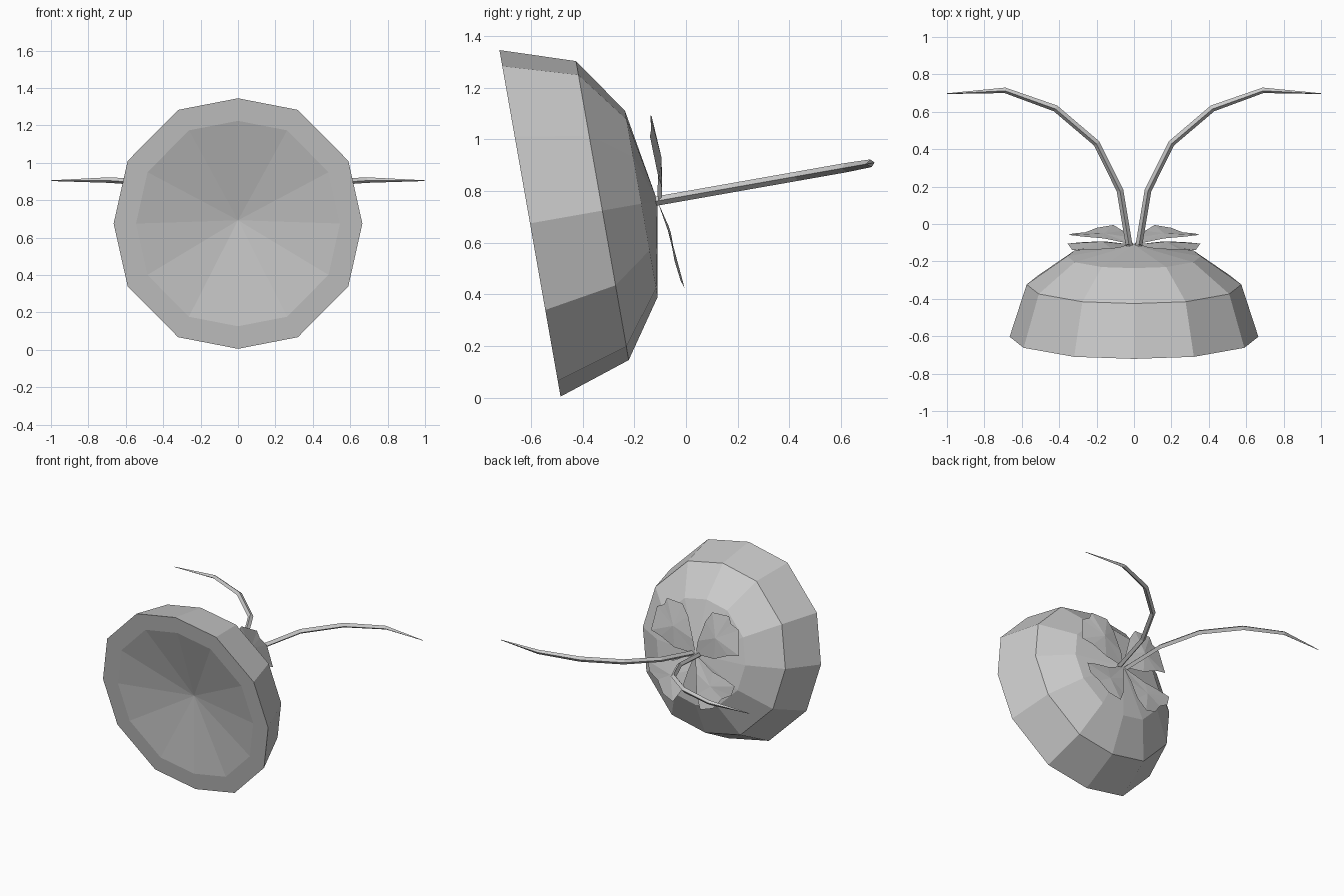
import bpy, bmesh, math
from mathutils import Vector, Matrix

if "Cube" in bpy.data.objects:
    bpy.data.objects.remove(bpy.data.objects["Cube"])

# Shared tilted frame: local y is the bloom axis (towards the back)
FRAME = Matrix.Translation((0, -0.603, 0.675)) @ Matrix.Rotation(math.radians(10), 4, 'X')
APEX = 0.50


def finish(name, bm, recalc=True):
    if recalc:
        bmesh.ops.recalc_face_normals(bm, faces=bm.faces[:])
    bm.transform(FRAME)
    me = bpy.data.meshes.new(name)
    bm.to_mesh(me)
    bm.free()
    ob = bpy.data.objects.new(name, me)
    bpy.context.collection.objects.link(ob)
    return ob


def bridge(bm, a, b):
    n = len(a)
    for i in range(n):
        j = (i + 1) % n
        bm.faces.new((a[i], a[j], b[j], b[i]))


def fan(bm, ring, tip):
    for i in range(len(ring)):
        bm.faces.new((ring[i], ring[(i + 1) % len(ring)], tip))


# Bowl-shaped head: twelve-sided outline scaled along its axis
quarter = [(0, 0.68), (0.32, 0.617), (0.59, 0.34), (0.665, 0)]
half = quarter + [(x, -z) for x, z in reversed(quarter[:-1])]
outline = half + [(-x, z) for x, z in reversed(half[1:-1])]
bm = bmesh.new()
rings = [[bm.verts.new((x * s, y, z * s)) for x, z in outline]
         for s, y in [(0.82, 0), (1, 0), (0.863, 0.284), (0.537, 0.437)]]
for a, b in zip(rings, rings[1:]):
    bridge(bm, a, b)
fan(bm, rings[0], bm.verts.new((0, 0.10, 0)))
fan(bm, rings[-1], bm.verts.new((0, APEX, 0)))
finish("flower_head", bm)

# Leaves behind the head: x, lift along the axis, height
upper = [(0.0, 0, 0), (0.02, .02, .10), (0.07, .03, .25), (0.12, .035, .325),
         (0.25, .03, .33), (0.27, .025, .28), (0.33, .015, .25), (0.355, .02, .08),
         (0.27, .025, .06), (0.16, .02, 0.01)]
lower = [(0.0, 0, 0), (0.16, .02, -.08), (0.26, .025, -.10), (0.35, .03, -.13),
         (0.33, .025, -.20), (0.26, .025, -.24), (0.20, .035, -.32),
         (0.11, .045, -.35), (0.06, .03, -.26), (0.03, .02, -.12)]
for label, pts, mid in [("upper", upper, (0.17, .045, .16)), ("lower", lower, (0.16, .03, -.18))]:
    for side, s in [("right", 1), ("left", -1)]:
        bm = bmesh.new()
        ring = [bm.verts.new((s * x, APEX + y, z)) for x, y, z in pts]
        fan(bm, ring, bm.verts.new((s * mid[0], APEX + mid[1], mid[2])))
        finish(f"{label}_leaf_{side}", bm)

# Curving stems: diamond section tapering to a point
path = [(0.025, 0.49), (0.075, 0.795), (0.20, 1.05), (0.42, 1.24), (0.69, 1.338), (1.0, 1.32)]
radii = [0.018, 0.018, 0.018, 0.018, 0.015, 0.002]
for side, s in [("right", 1), ("left", -1)]:
    bm = bmesh.new()
    rings = []
    for i, (x, y) in enumerate(path):
        p, q = path[max(i - 1, 0)], path[min(i + 1, len(path) - 1)]
        t = Vector((q[0] - p[0], q[1] - p[1], 0)).normalized()
        n = Vector((t.y, -t.x, 0))
        up = Vector((0, 0, 1))
        ring = []
        for d in (n, up, -n, -up):
            c = Vector((x, y, 0)) + d * radii[i]
            ring.append(bm.verts.new((s * c.x, c.y, c.z)))
        rings.append(ring)
    for a, b in zip(rings, rings[1:]):
        bridge(bm, a, b)
    bm.faces.new(rings[0])
    bm.faces.new(rings[-1])
    finish(f"stem_{side}", bm)
